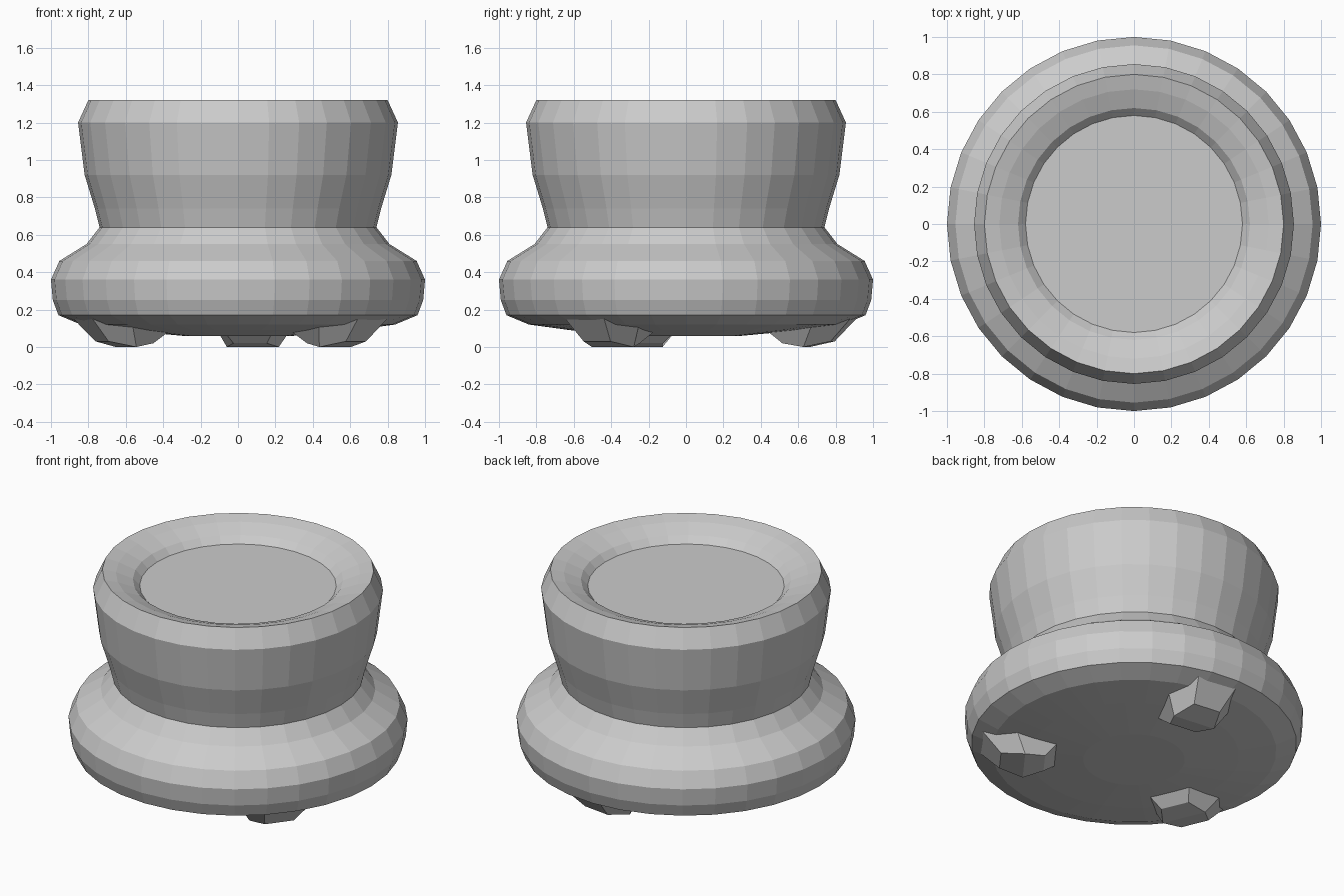
import bpy, bmesh
from math import sin, cos, tau, radians

if "Cube" in bpy.data.objects:
    bpy.data.objects.remove(bpy.data.objects["Cube"])

SIDES = 32


def finish(name, bm):
    bmesh.ops.recalc_face_normals(bm, faces=bm.faces)
    mesh = bpy.data.meshes.new(name)
    bm.to_mesh(mesh)
    bm.free()
    obj = bpy.data.objects.new(name, mesh)
    bpy.context.collection.objects.link(obj)
    return obj


def lathe(name, profile):
    """Flat-faced turned solid; first and last rings are capped."""
    bm = bmesh.new()
    rings = [[bm.verts.new((r * cos(tau * i / SIDES), r * sin(tau * i / SIDES), z))
              for i in range(SIDES)] for r, z in profile]
    for a, b in zip(rings, rings[1:]):
        for i in range(SIDES):
            j = (i + 1) % SIDES
            bm.faces.new((a[i], a[j], b[j], b[i]))
    bm.faces.new(rings[0])
    bm.faces.new(rings[-1])
    return finish(name, bm)


# Wide rounded base with a slightly sagging underside
lathe("base", [(0.30, 0.06), (0.62, 0.09), (0.84, 0.12), (0.96, 0.17),
               (0.99, 0.25), (1.0, 0.36), (0.955, 0.46), (0.81, 0.55), (0.74, 0.64)])

# Flared upper body with a shallow dished top
lathe("upper_body", [(0.74, 0.64), (0.765, 0.74), (0.82, 0.92), (0.855, 1.20),
                     (0.80, 1.32), (0.72, 1.30), (0.62, 1.26), (0.58, 1.22)])


# Three low faceted feet: (radial, half width, height)
def foot(name, angle):
    bm = bmesh.new()
    outline = [(0.90, 0.13, 0.15), (0.70, 0.21, 0.11), (0.46, 0.13, 0.08)]
    sole = [(0.79, 0.09, 0.03), (0.65, 0.14, 0.0), (0.53, 0.09, 0.02)]
    c, s = cos(angle), sin(angle)

    def ring(points):
        loop = [(u, v, z) for u, v, z in points] + [(u, -v, z) for u, v, z in reversed(points)]
        return [bm.verts.new((u * c - v * s, u * s + v * c, z)) for u, v, z in loop]

    top, low = ring(outline), ring(sole)
    for i in range(6):
        j = (i + 1) % 6
        bm.faces.new((top[i], top[j], low[j], low[i]))
    # Two sole panels meeting along the widest line, and a hidden upper cap
    bm.faces.new((low[0], low[1], low[4], low[5]))
    bm.faces.new((low[1], low[2], low[3], low[4]))
    bm.faces.new((top[0], top[1], top[4], top[5]))
    bm.faces.new((top[1], top[2], top[3], top[4]))
    finish(name, bm)


for label, deg in (("back", 83), ("left", 203), ("right", 323)):
    foot("foot_" + label, radians(deg))
